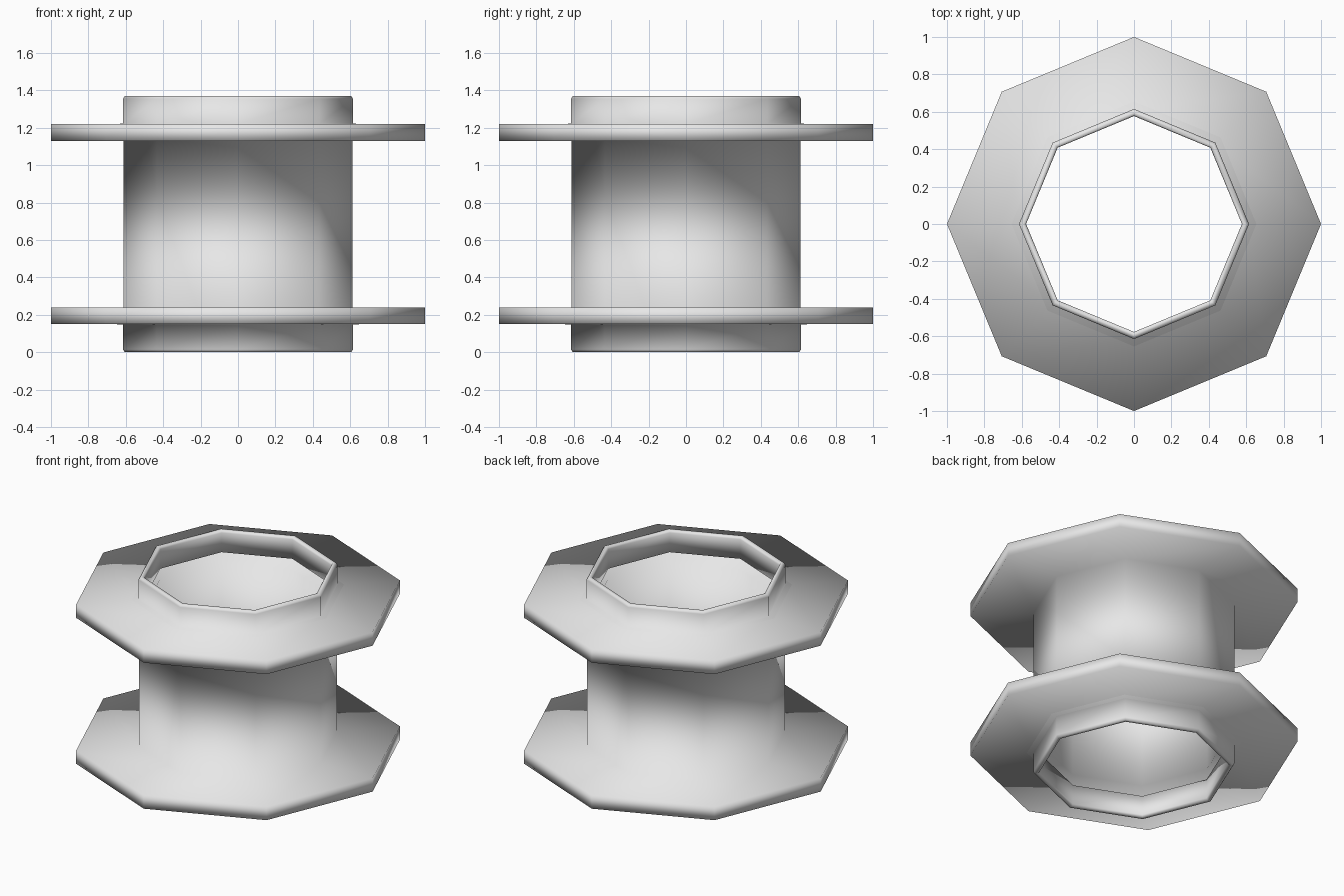
import bpy, bmesh
from math import pi
from mathutils import Vector

cube = bpy.data.objects.get("Cube")
if cube:
    bpy.data.objects.remove(cube, do_unlink=True)

SIDES = 8
HEIGHT = 1.37

# Single grey finish
grey = bpy.data.materials.new("plain_grey")
grey.use_nodes = True
color = (0.8, 0.8, 0.8, 1)
grey.diffuse_color = color
grey.node_tree.nodes["Principled BSDF"].inputs["Base Color"].default_value = color

# Lower half of the wall section (radius, height): hollow flange, rounded rim
inner = [(0.58, 0.22), (0.965, 0.22), (0.965, 0.17), (0.577, 0.145),
         (0.577, 0.015), (0.585, 0.0)]
outer = [(0.605, 0.0), (0.615, 0.015), (0.615, 0.15), (1.0, 0.15),
         (1.0, 0.24), (0.613, 0.24)]
lower = inner + outer
upper = [(r, HEIGHT - z) for r, z in reversed(lower)]
section = lower + upper

# Revolve the closed section around the vertical axis
bm = bmesh.new()
points = [bm.verts.new((r, 0, z)) for r, z in section]
edges = [bm.edges.new((a, b)) for a, b in zip(points, points[1:] + points[:1])]
bmesh.ops.spin(bm, geom=points + edges, cent=Vector(), axis=Vector((0, 0, 1)),
               angle=2 * pi, steps=SIDES, use_merge=True)
bmesh.ops.remove_doubles(bm, verts=bm.verts, dist=0.0005)
bmesh.ops.recalc_face_normals(bm, faces=bm.faces)
for face in bm.faces:
    face.smooth = True

mesh = bpy.data.meshes.new("flanged_spool")
bm.to_mesh(mesh)
bm.free()
mesh.materials.append(grey)
spool = bpy.data.objects.new("flanged_spool", mesh)
bpy.context.collection.objects.link(spool)
